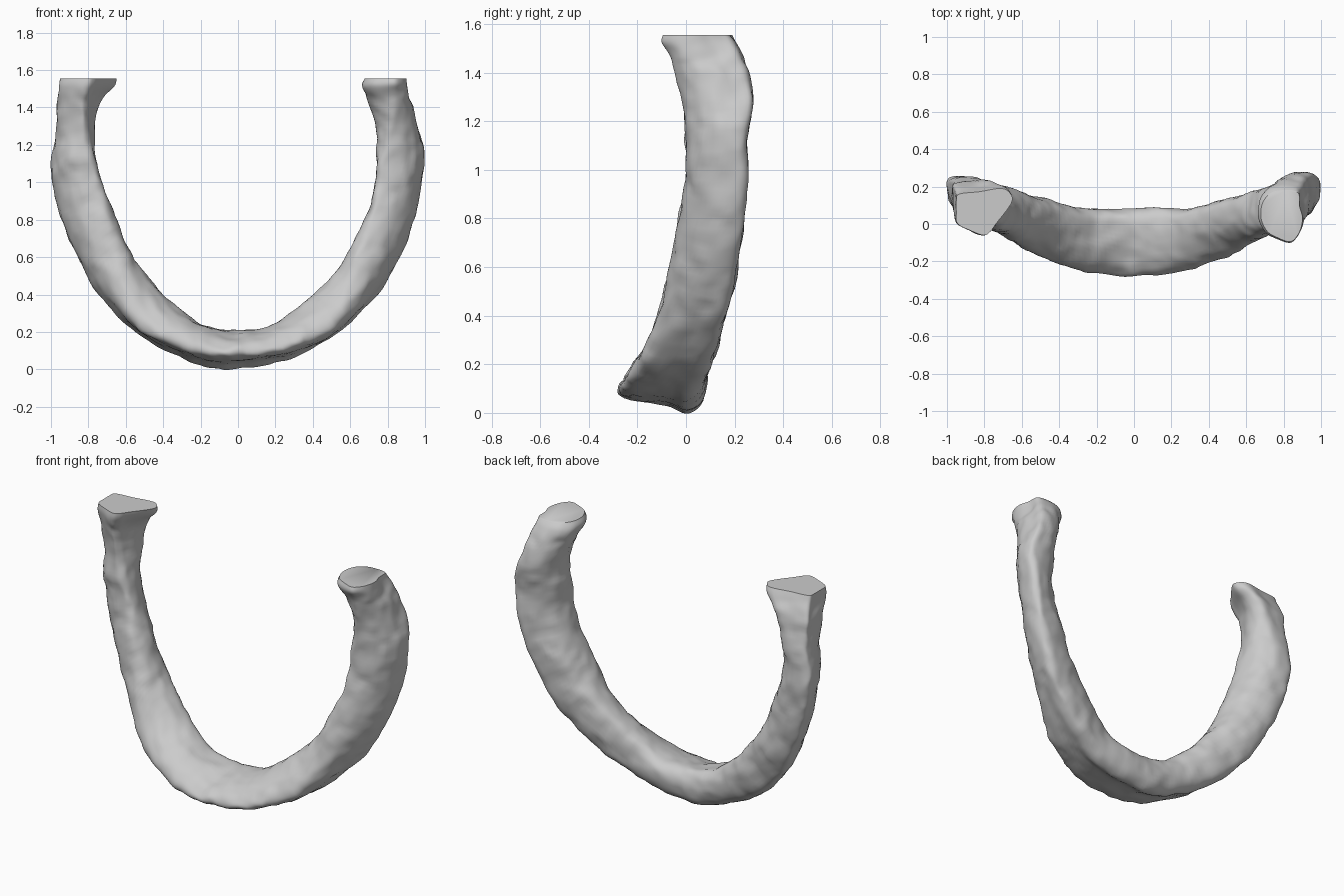
import bpy, bmesh
from mathutils import Vector, noise

# Stations along each arm, from near the middle to the tip: outer x, outer z,
# inner x, inner z, front y, back y, section (0 base, 1 shoulder, 2 arm, 3 tip)
MIDDLE = (0, .0, 0, .21, -.275, .08, 0)
RIGHT = [
    (.20, .03, .16, .235, -.265, .08, .3), (.38, .10, .29, .31, -.228, .09, .8),
    (.56, .21, .42, .42, -.16, .13, 1.05), (.72, .37, .53, .54, -.10, .17, 1.4),
    (.83, .53, .61, .68, -.06, .205, 1.75), (.915, .72, .68, .82, -.03, .235, 1.9),
    (.97, .92, .735, .98, -.005, .25, 2), (1, 1.13, .74, 1.15, 0, .255, 2.15),
    (.965, 1.30, .735, 1.30, -.02, .28, 2.5), (.925, 1.44, .695, 1.44, -.055, .24, 2.8),
    (.905, 1.52, .665, 1.51, -.10, .21, 3), (.90, 1.555, .68, 1.555, -.095, .18, 3)]
LEFT = [
    (-.18, .015, -.15, .235, -.27, .08, .3), (-.36, .09, -.29, .31, -.235, .09, .8),
    (-.55, .20, -.41, .41, -.17, .13, 1), (-.70, .35, -.52, .55, -.105, .17, 1.35),
    (-.82, .52, -.59, .67, -.06, .205, 1.7), (-.915, .72, -.66, .82, -.03, .235, 1.85),
    (-.975, .92, -.72, .96, -.005, .25, 2), (-1, 1.11, -.755, 1.12, 0, .255, 2.1),
    (-.97, 1.27, -.755, 1.28, 0, .25, 2.5), (-.965, 1.42, -.735, 1.42, -.03, .235, 2.8),
    (-.955, 1.51, -.66, 1.51, -.06, .21, 3), (-.95, 1.555, -.645, 1.555, -.06, .19, 3)]

# Cross-sections: (inner to outer, front to back), both 0 to 1
BASE = [(.17, .3), (.32, .1), (.5, 0), (.66, .04), (.76, .3), (.85, .6),
        (1, .77), (.85, .93), (.5, 1), (.2, .98), (.02, .85), (.05, .58)]
SHOULDER = [(.12, .38), (.4, .12), (.7, 0), (.88, .06), (.93, .25), (.95, .55),
            (1, .75), (.88, .93), (.55, 1), (.22, .97), (.03, .85), (.02, .6)]
ARM = [(0, .2), (.04, .05), (.18, 0), (.48, .04), (.76, .22), (.95, .5),
       (1, .8), (.96, .95), (.8, 1), (.46, .95), (.19, .78), (.03, .48)]
TIP_L = [(.3, .25), (.4, .08), (.52, 0), (.75, .1), (.98, .25), (1, .5),
         (1, .75), (.95, .88), (.6, .93), (.2, 1), (.03, .85), (.05, .65)]
TIP_R = [(.15, .2), (.4, .08), (.7, 0), (.88, .12), (.98, .3), (1, .5),
         (.93, .7), (.9, .95), (.6, 1), (.25, .95), (.03, .75), (0, .45)]


def spline(a, b, c, d, t):
    return 0.5 * (2 * b + (c - a) * t + (2 * a - 5 * b + 4 * c - d) * t * t
                  + (3 * b - a - 3 * c + d) * t ** 3)


def section_ring(station):
    """Place the blended cross-section at one station and round it."""
    ox, oz, ix, iz, yf, yb, w = station
    shapes = [BASE, SHOULDER, ARM, TIP_R if ox > 0 else TIP_L]
    k = min(int(w), 2)
    pts = []
    for p, q in zip(shapes[k], shapes[k + 1]):
        u, v = Vector(p).lerp(Vector(q), w - k)
        pts.append(Vector((ix + (ox - ix) * u, yf + (yb - yf) * v, iz + (oz - iz) * u)))
    n = len(pts)
    return [spline(pts[i - 1], pts[i], pts[(i + 1) % n], pts[(i + 2) % n], s / 4)
            for i in range(n) for s in range(4)]


def loft(rings, steps):
    """Smoothly interpolate extra rings between the stations."""
    out = []
    for i in range(len(rings) - 1):
        four = [rings[max(0, min(len(rings) - 1, i + k))] for k in (-1, 0, 1, 2)]
        for s in range(steps):
            out.append([spline(*p, s / steps) for p in zip(*four)])
    return out + [rings[-1]]


def roughen(p):
    """Uneven, bumpy surface that leaves the cut tips flat."""
    big = noise.noise_vector(p * 7) * .010
    small = noise.noise_vector(p * 17 + Vector((3, 1, 5))) * .007
    fade = max(0, min(1, (1.555 - p.z) / .1))
    return p + (big + small) * fade


# Curved bone body
stations = LEFT[::-1] + [MIDDLE] + RIGHT
rings = loft([section_ring(s) for s in stations], 7)
bm = bmesh.new()
grid = [[bm.verts.new(roughen(p)) for p in ring] for ring in rings]
count = len(grid[0])
for r0, r1 in zip(grid, grid[1:]):
    for i in range(count):
        j = (i + 1) % count
        bm.faces.new((r0[i], r0[j], r1[j], r1[i]))

# Flat cut tips
bm.faces.new(grid[0])
bm.faces.new(grid[-1])
bmesh.ops.recalc_face_normals(bm, faces=bm.faces)
mesh = bpy.data.meshes.new("curved_bone")
bm.to_mesh(mesh)
bm.free()
bone = bpy.data.objects.new("curved_bone", mesh)
bpy.context.collection.objects.link(bone)
bpy.context.view_layer.objects.active = bone
bone.select_set(True)
bpy.ops.object.shade_smooth_by_angle(angle=0.9)
